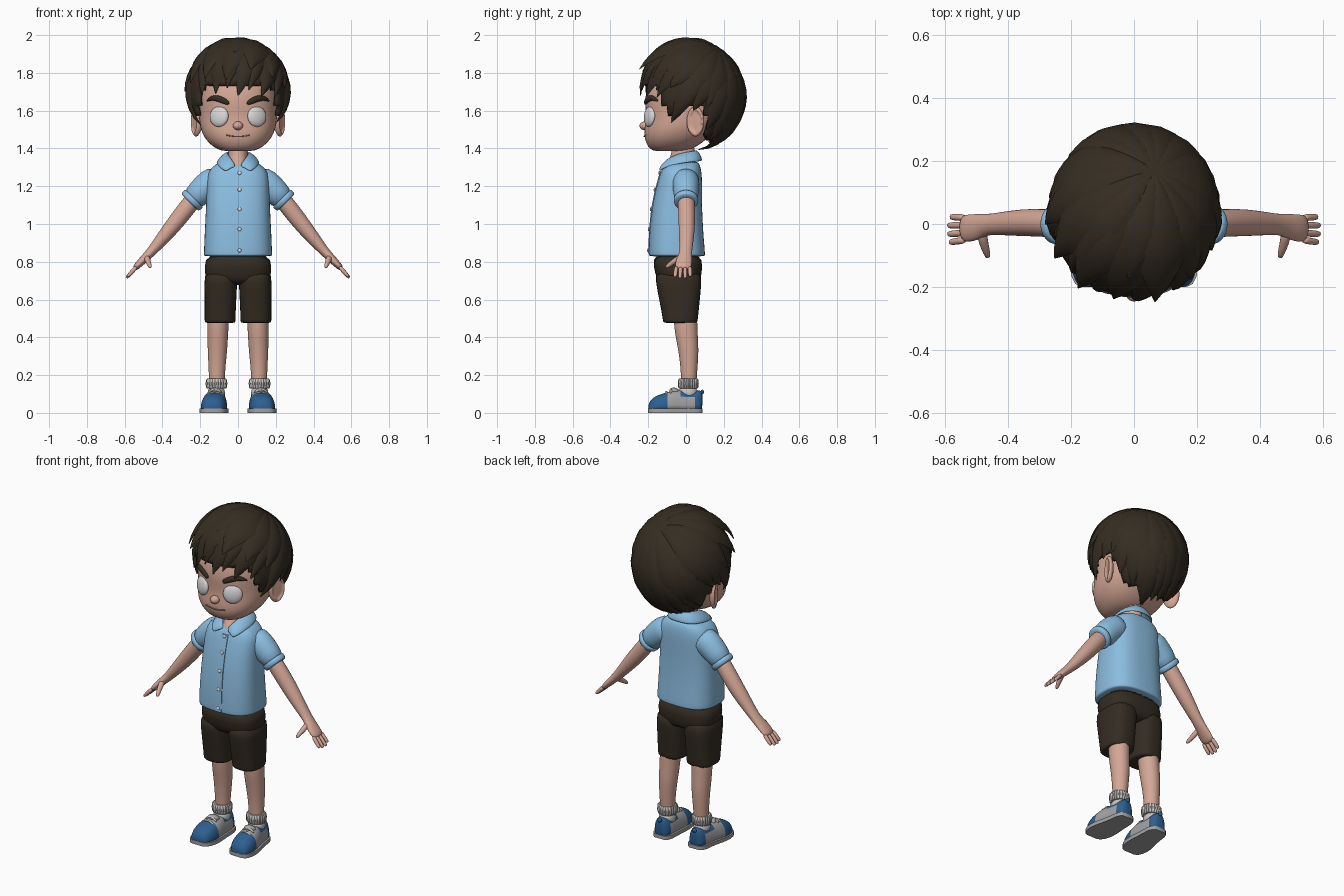
import bpy, bmesh, math, random
from mathutils import Vector, Matrix
from mathutils.bvhtree import BVHTree

if "Cube" in bpy.data.objects:
    bpy.data.objects.remove(bpy.data.objects["Cube"])
random.seed(4)

def mat(name, r, g, b):
    m = bpy.data.materials.new(name)
    m.diffuse_color = (r, g, b, 1)
    m.use_nodes = True
    m.node_tree.nodes["Principled BSDF"].inputs["Base Color"].default_value = m.diffuse_color
    return m

SKIN = mat("skin", .66, .385, .30)
LIP = mat("lip", .42, .2, .16)
HAIR = mat("dark_brown_hair", .036, .026, .016)
SHIRT = mat("light_blue_cloth", .26, .51, .75)
SHORTS = mat("dark_brown_cloth", .034, .025, .016)
EYE = mat("eye_white", .68, .68, .68)
BLUE = mat("shoe_blue", .026, .115, .28)
GREY = mat("shoe_grey", .36, .36, .36)
SOCK = mat("sock_white", .55, .54, .52)
BUTTON = mat("button_white", .75, .75, .75)

def finish(bm, name, mats, mirror=False, sub=0, solid=0, rule=None):
    bmesh.ops.recalc_face_normals(bm, faces=bm.faces[:])
    for f in bm.faces:
        f.smooth = True
        if rule:
            f.material_index = rule(f.calc_center_median())
    me = bpy.data.meshes.new(name)
    bm.to_mesh(me)
    bm.free()
    for m in mats:
        me.materials.append(m)
    if not sub:
        me.set_sharp_from_angle(angle=math.radians(42))
    ob = bpy.data.objects.new(name, me)
    bpy.context.collection.objects.link(ob)
    if mirror:
        ob.modifiers.new("mirror", 'MIRROR')
    if solid:
        s = ob.modifiers.new("thickness", 'SOLIDIFY')
        s.thickness, s.offset = solid, 0
    if sub:
        s = ob.modifiers.new("smooth", 'SUBSURF')
        s.levels = s.render_levels = sub
    return ob

def skin(name, stacks, mats, **kw):
    """Join stacks of closed rings into capped tubes."""
    bm = bmesh.new()
    for rings in stacks:
        vs = [[bm.verts.new(p) for p in r] for r in rings]
        n = len(vs[0])
        for a, b in zip(vs, vs[1:]):
            for i in range(n):
                bm.faces.new((a[i], a[(i + 1) % n], b[(i + 1) % n], b[i]))
        bm.faces.new(vs[0][::-1])
        bm.faces.new(vs[-1])
    return finish(bm, name, mats, **kw)

def ring(z, cx, hw, yf, yb, p=2.3, n=32):
    """Horizontal rounded ring between yf (front) and yb (back)."""
    def pw(v):
        return math.copysign(abs(v) ** (2 / p), v)
    ts = [2 * math.pi * i / n for i in range(n)]
    return [(cx + hw * pw(math.cos(t)), (yf + yb) / 2 + (yb - yf) / 2 * pw(math.sin(t)), z) for t in ts]

def sweep(pts, radii, n=12):
    """Rings along a path; radii are (along y, across)."""
    pts = [Vector(p) for p in pts]
    out = []
    for i, (p, (a, b)) in enumerate(zip(pts, radii)):
        t = (pts[min(i + 1, len(pts) - 1)] - pts[max(i - 1, 0)]).normalized()
        u = Vector((0, 1, 0))
        u = (u - t * u.dot(t)).normalized()
        w = t.cross(u)
        out.append([p + u * a * math.cos(k * math.tau / n) + w * b * math.sin(k * math.tau / n) for k in range(n)])
    return out

def blob(name, loc, rad, m, rot=Matrix(), shape=None, **kw):
    bm = bmesh.new()
    bmesh.ops.create_uvsphere(bm, u_segments=24, v_segments=16, radius=1)
    for v in bm.verts:
        if shape:
            shape(v)
        v.co = Vector(loc) + rot.to_3x3() @ Vector([c * r for c, r in zip(v.co, rad)])
    return finish(bm, name, [m], **kw)

def bvh(ob):
    return BVHTree.FromPolygons([v.co for v in ob.data.vertices], [p.vertices for p in ob.data.polygons])

def front(tree, x, z):
    return tree.ray_cast(Vector((x, -2, z)), Vector((0, 1, 0)))[:2]

# head and neck
head = skin("head", [[ring(z, 0, *r) for z, *r in [
    (1.385, .075, -.165, -.03), (1.395, .11, -.19, .03), (1.43, .16, -.215, .09), (1.48, .192, -.224, .14),
    (1.53, .205, -.215, .18), (1.58, .208, -.21, .21), (1.65, .21, -.222, .23), (1.74, .205, -.205, .23),
    (1.82, .17, -.16, .2), (1.88, .1, -.08, .13)]]], [SKIN], sub=1)
skin("neck", [[ring(z, 0, *r, p=2) for z, *r in [
    (1.27, .06, -.13, .04), (1.31, .058, -.117, .045), (1.335, .052, -.098, .045),
    (1.37, .05, -.072, .045), (1.43, .055, -.08, .05)]]], [SKIN], sub=1)
face = bvh(head)

# facial features
p, nrm = front(face, .1, 1.569)
blob("eye", p, (.054, .055, .022), EYE, nrm.to_track_quat('Z', 'Y').to_matrix(), mirror=True)
blob("nose", (0, -.218, 1.52), (.027, .028, .023), SKIN)
brow = [front(face, x, z)[0] for x, z in [(.045, 1.635), (.075, 1.653), (.11, 1.667), (.14, 1.668), (.168, 1.65)]]
skin("eyebrow", [sweep(brow, [(.008, .01), (.012, .017), (.013, .018), (.012, .014), (.005, .004)])],
     [HAIR], mirror=True, sub=1)
mouth = [front(face, x, 1.463 + x * x * 2)[0] for x in (-.062, -.04, -.02, 0, .02, .04, .062)]
skin("mouth", [sweep(mouth, [(.004, .003)] * 7, 8)], [LIP])

def dent(v):
    if v.co.x > 0 and math.hypot(v.co.y - .1, v.co.z) < .72:
        v.co.x *= .25

blob("ear", (.222, .05, 1.543), (.025, .05, .08), SKIN, Matrix.Rotation(-.45, 3, 'Z'), dent, mirror=True, sub=1)

# hair: a cap trimmed at the hairline, under locks that spread from the crown
C, R = Vector((0, .03, 1.68)), Vector((.262, .27, .288))
LINE = [(0, 1.73), (45, 1.73), (62, 1.58), (78, 1.63), (105, 1.63), (116, 1.46), (181, 1.42)]

def hairline(a):
    for (a0, z0), (a1, z1) in zip(LINE, LINE[1:]):
        if a <= a1:
            return z0 + (z1 - z0) * (a - a0) / (a1 - a0)
    return 1.42

bm = bmesh.new()
bmesh.ops.create_uvsphere(bm, u_segments=48, v_segments=32, radius=1)
for v in bm.verts:
    v.co = C + v.co * R * .96
bmesh.ops.delete(bm, geom=[f for f in bm.faces if f.calc_center_median().z < hairline(abs(math.degrees(
    math.atan2(f.calc_center_median().x, C.y - f.calc_center_median().y))))], context='FACES')
finish(bm, "hair_cap", [HAIR], solid=.02)

def direction(az, z):
    dz = max(-.99, min(.99, (z - C.z) / R.z))
    h, a = math.sqrt(1 - dz * dz), math.radians(az)
    return Vector((h * math.sin(a), -h * math.cos(a), dz))

CROWN = Vector((.065 / R.x, .135 / R.y, .84)).normalized()

def lock(az, z, width, flick=0, lift=0, thick=.024):
    """Tapered pointed lock from the crown to a tip at azimuth az and height z."""
    end, rings, n = direction(az, z), [], 13
    def pos(t):
        return C + CROWN.slerp(end, t) * R * (1 + lift * t + flick * t ** 4)
    for i in range(n):
        t = i / (n - 1)
        q = pos(t)
        tan = (pos(min(t + .02, 1)) - pos(max(t - .02, 0))).normalized()
        out = CROWN.slerp(end, t)
        out = (out - tan * out.dot(tan)).normalized()
        side = tan.cross(out)
        s = max(.03, min(1, .15 + 1.5 * t) * (1 - max(0, (t - .55) / .45) ** 1.7))
        w, h = width * s, thick * s ** .6
        rings.append([q + side * w * a + out * h * b for a, b in
                      [(-1, -.2), (-.6, .55), (0, .85), (.6, .55), (1, -.2), (0, -.5)]])
    return rings

locks = [lock(*a) for a in [(0, 1.68, .075), (-27, 1.69, .075), (28, 1.675, .075), (-46, 1.68, .06),
                            (47, 1.67, .06), (13, 1.71, .06), (-13, 1.72, .06)]]
for s in (-1, 1):                                   # sides and back
    for az, z, w in [(63, 1.53, .06), (76, 1.58, .06), (92, 1.61, .075), (112, 1.50, .075),
                     (128, 1.45, .075), (146, 1.42, .075), (164, 1.395, .07)]:
        locks.append(lock(s * az, z + random.uniform(-.015, .015), w))
locks.append(lock(180, 1.385, .07))
for az, z, w, fl, li in [                           # raised upper locks of the fringe
        (14, 1.80, .085, .10, .06), (-38, 1.76, .08, .10, .04), (-14, 1.76, .085, .03, .03),
        (42, 1.77, .08, .05, .03), (-62, 1.74, .08, .08, .03), (66, 1.72, .08, .02, .02),
        (-84, 1.70, .08, .07, .01), (88, 1.68, .08, 0, .02), (-50, 1.87, .07, .07, .03),
        (-5, 1.89, .08, .08, .02), (30, 1.89, .07, .06, .02), (-105, 1.62, .08, 0, .01),
        (108, 1.62, .08, 0, .01), (138, 1.52, .085, 0, .015), (-138, 1.52, .085, 0, .015),
        (168, 1.50, .085, 0, .015), (-165, 1.48, .085, 0, .015)]:
    locks.append(lock(az, z, w, fl, li))
skin("hair_locks", locks, [HAIR])

# shirt body, placket and buttons
shirt = skin("shirt_body", [[ring(z, 0, *r, p=2.7) for z, *r in [
    (.828, .176, -.19, .095), (.832, .181, -.197, .101), (.85, .181, -.197, .101), (.95, .177, -.195, .092),
    (1.08, .17, -.182, .085), (1.18, .166, -.162, .085), (1.25, .165, -.143, .085), (1.29, .15, -.13, .08),
    (1.315, .12, -.11, .072), (1.335, .08, -.088, .06)]]], [SHIRT], sub=1)
chest = bvh(shirt)
strip = [front(chest, .008, z)[0] for z in (.84, .9, 1, 1.08, 1.18, 1.24, 1.28)]
skin("placket", [[[q + Vector(o) for o in ((-.02, -.003, 0), (.02, -.003, 0), (.02, .006, 0), (-.02, .006, 0))]
                  for q in strip]], [SHIRT])
for z in (.86, .972, 1.078, 1.182, 1.27):
    blob("button", front(chest, .008, z)[0] + Vector((0, -.004, 0)), (.01, .006, .01), BUTTON)

# collar: half a folded band, mirrored
inner = [(.004, -.122, 1.302), (.034, -.1, 1.345), (.058, -.03, 1.375), (.045, .036, 1.385), (0, .055, 1.39)]
outer = [(.062, -.146, 1.272), (.1, -.12, 1.3), (.12, -.01, 1.325), (.085, .07, 1.33), (0, .088, 1.335)]
bm = bmesh.new()
rows = []
for a, b in zip(map(Vector, inner), map(Vector, outer)):
    m = (a + b) / 2 + Vector((0, 0, .012)) + (b - a) * .1
    rows.append([bm.verts.new(q) for q in (a, m, b)])
for r, s in zip(rows, rows[1:]):
    for i in (0, 1):
        bm.faces.new((r[i], r[i + 1], s[i + 1], s[i]))
finish(bm, "collar", [SHIRT], mirror=True, solid=.016, sub=2)

# sleeves with turned cuffs
skin("sleeve", [sweep([(.09, .0, 1.245), (.15, 0, 1.215), (.205, 0, 1.165), (.25, 0, 1.118)],
                      [(.07, .075), (.073, .08), (.068, .07), (.06, .063)], 20)], [SHIRT], mirror=True, sub=1)
skin("sleeve_cuff", [sweep([(.231, 0, 1.138), (.234, 0, 1.135), (.252, 0, 1.116), (.256, 0, 1.112)],
                           [(.06, .062), (.067, .069), (.065, .067), (.058, .06)], 20)], [SHIRT], mirror=True, sub=1)

# arms and hands
skin("arm", [sweep([(.2, 0, 1.17), (.26, .002, 1.1), (.325, .005, 1.015), (.39, .003, .935), (.44, 0, .875),
                    (.47, -.002, .842), (.5, -.01, .812), (.53, -.014, .782), (.55, -.015, .76)],
                   [(.047, .047), (.045, .047), (.045, .046), (.041, .038), (.035, .029), (.034, .025),
                    (.043, .022), (.045, .019), (.04, .014)], 16)], [SKIN], mirror=True, sub=1)
fingers = []
for y, length in [(.02, .85), (-.004, 1), (-.028, 1), (-.051, .9)]:
    a, d = Vector((.535, y, .776)), Vector((.056, y * .15, -.062)) * length
    fingers.append(sweep([a, a + d * .5, a + d * .9, a + d], [(.0125, .013), (.012, .012), (.011, .01), (.007, .006)], 8))
fingers.append(sweep([(.485, -.02, .83), (.478, -.06, .805), (.468, -.09, .782), (.463, -.108, .768)],
                     [(.018, .02), (.016, .016), (.013, .013), (.008, .008)], 8))
skin("fingers", fingers, [SKIN], mirror=True, sub=1)

# shorts
skin("shorts_top", [[ring(z, 0, *r, p=2.8) for z, *r in [
    (.675, .14, -.13, .06), (.71, .174, -.158, .08), (.77, .178, -.17, .087), (.85, .172, -.18, .085)]]],
     [SHORTS], sub=1)
skin("shorts_leg", [[ring(z, *r, p=2.6) for z, *r in [
    (.476, .095, .076, -.115, .055), (.479, .095, .082, -.121, .061), (.51, .095, .082, -.125, .064),
    (.6, .093, .084, -.142, .074), (.69, .091, .087, -.16, .082), (.76, .09, .086, -.166, .084)]]],
     [SHORTS], mirror=True, sub=1)

# legs and ribbed socks
skin("leg", [[ring(z, *r, p=2) for z, *r in [
    (.1, .112, .038, -.025, .055), (.18, .112, .042, -.026, .056), (.25, .111, .045, -.03, .062),
    (.33, .109, .052, -.04, .067), (.4, .107, .054, -.055, .063), (.46, .106, .056, -.063, .06),
    (.56, .1, .058, -.07, .06)]]], [SKIN], mirror=True, sub=1)
cuff = []
for z, k in [(.128, .9), (.135, 1), (.155, 1.04), (.175, 1), (.182, .9)]:
    cuff.append([Vector((.114, .012, 0)) + (Vector(q) - Vector((.114, .012, 0))) * (k if i % 2 else k * .93)
                 for i, q in enumerate(ring(z, .114, .056, -.042, .066, 2, 48))])
    for q in cuff[-1]:
        q.z = z
skin("sock_cuff", [cuff], [SOCK], mirror=True)
skin("sock", [[ring(z, .115, .046, -.04, .062, 2) for z in (.07, .1, .14)]], [SOCK], mirror=True, sub=1)

# shoes: stations of y, centre x, half width, height
ST = [(-.2, .132, .03, .035), (-.19, .132, .05, .06), (-.165, .13, .064, .082), (-.13, .128, .071, .095),
      (-.1, .126, .071, .103), (-.065, .123, .067, .115), (-.03, .12, .061, .116), (.01, .117, .057, .112),
      (.05, .116, .053, .112), (.075, .116, .044, .114), (.088, .116, .028, .105)]
shoe = [[(cx + w * math.copysign(abs(math.cos(t)) ** .75, math.cos(t)), y, .006 + h * abs(math.sin(t)) ** .75)
         for t in [math.pi * k / 14 for k in range(15)]] for y, cx, w, h in ST]
skin("shoe", [shoe], [BLUE, GREY], mirror=True, sub=1,
     rule=lambda c: int(-.105 < c.y < .03 and not (c.y > -.04 and c.z > .085)))
skin("shoe_sole", [[[(cx + w + .005, y, z) for y, cx, w, h in ST] +
                    [(cx - w - .005, y, z) for y, cx, w, h in ST[::-1]] for z in (0, .022)]], [GREY], mirror=True)
blob("shoe_tongue", (.121, -.058, .112), (.034, .03, .02), GREY, Matrix.Rotation(-.4, 3, 'X'), mirror=True)
skin("laces", [sweep([(.085, y, h - .018), (.105, y, h), (.124, y, h + .004), (.143, y, h), (.163, y, h - .018)],
                     [(.007, .006)] * 5, 8) for y, h in [(-.105, .108), (-.08, .121)]], [SOCK], mirror=True, sub=1)
blob("heel_tab", (.116, .086, .11), (.014, .009, .013), BLUE, mirror=True)
